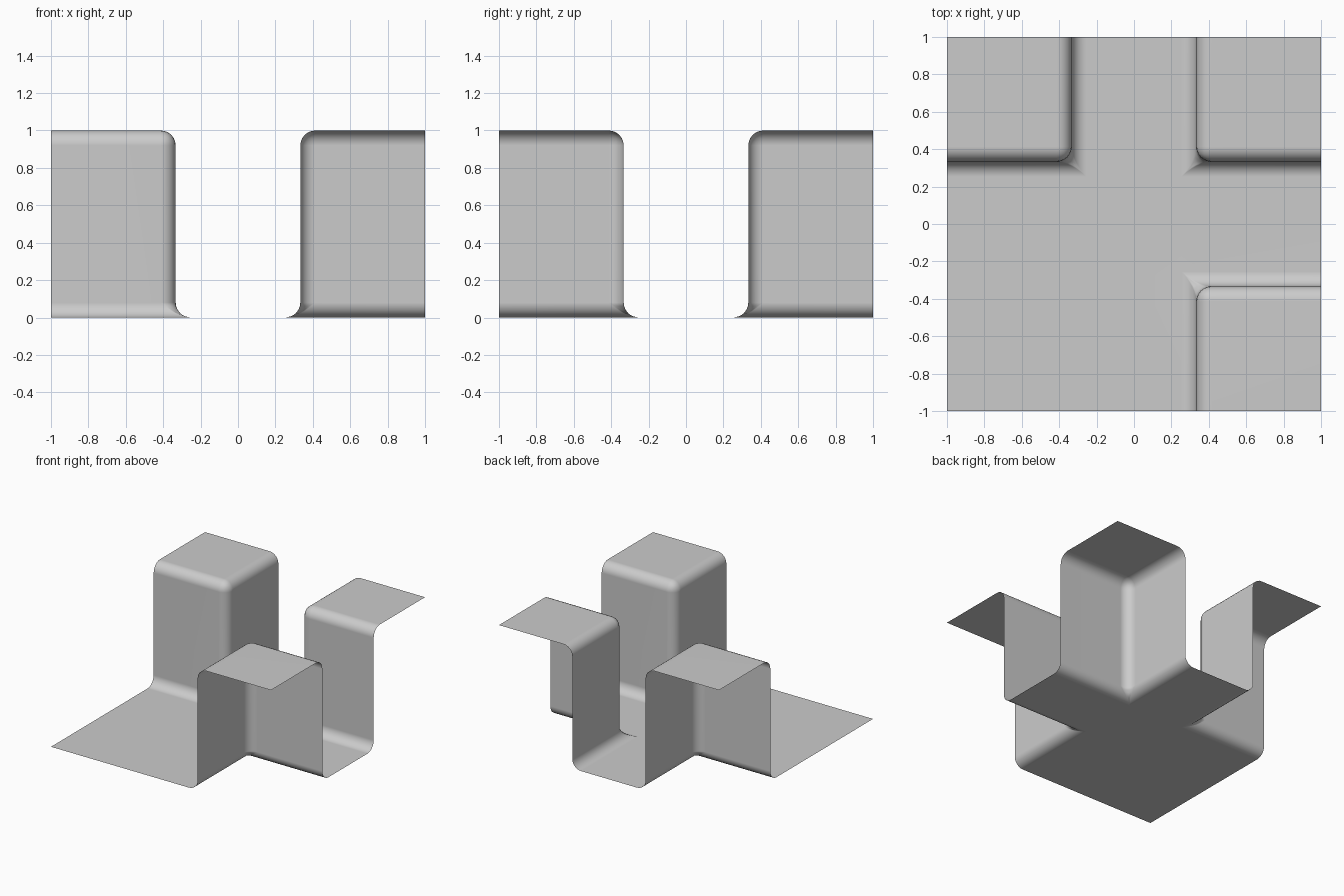
import bpy, bmesh, math

if "Cube" in bpy.data.objects:
    bpy.data.objects.remove(bpy.data.objects["Cube"])

T = 1 / 3                      # half width of the middle strip
LINES = [-1, -T, T, 1]         # grid lines in x and y
RAISED = {(0, 2), (2, 2), (2, 0)}
BEVEL = 0.08

bm = bmesh.new()


def quad(*pts):
    bm.faces.new([bm.verts.new(p) for p in pts])


# floor cells and raised corner tops
for i in range(3):
    for j in range(3):
        x0, x1, y0, y1 = LINES[i], LINES[i + 1], LINES[j], LINES[j + 1]
        z = 1 if (i, j) in RAISED else 0
        quad((x0, y0, z), (x1, y0, z), (x1, y1, z), (x0, y1, z))

# inner walls of each raised corner (outer sides stay open)
for i, j in RAISED:
    sx, sy = i - 1, j - 1
    quad((sx * T, sy * T, 0), (sx, sy * T, 0), (sx, sy * T, 1), (sx * T, sy * T, 1))
    quad((sx * T, sy * T, 0), (sx * T, sy, 0), (sx * T, sy, 1), (sx * T, sy * T, 1))

bmesh.ops.remove_doubles(bm, verts=bm.verts[:], dist=1e-4)
bmesh.ops.recalc_face_normals(bm, faces=bm.faces[:])
if sum(f.normal.z for f in bm.faces) < 0:
    bmesh.ops.reverse_faces(bm, faces=bm.faces[:])

# round every fold
folds = [e for e in bm.edges
         if len(e.link_faces) == 2 and e.calc_face_angle(0) > math.radians(30)]
bmesh.ops.bevel(bm, geom=folds, offset=BEVEL, offset_type='OFFSET', segments=6,
                profile=0.5, affect='EDGES', clamp_overlap=True)
for f in bm.faces:
    f.smooth = True

mesh = bpy.data.meshes.new("folded_sheet")
bm.to_mesh(mesh)
bm.free()
obj = bpy.data.objects.new("folded_sheet", mesh)
bpy.context.collection.objects.link(obj)

# keep the flat areas evenly shaded
mod = obj.modifiers.new("flat_shading", 'WEIGHTED_NORMAL')
mod.keep_sharp = True
